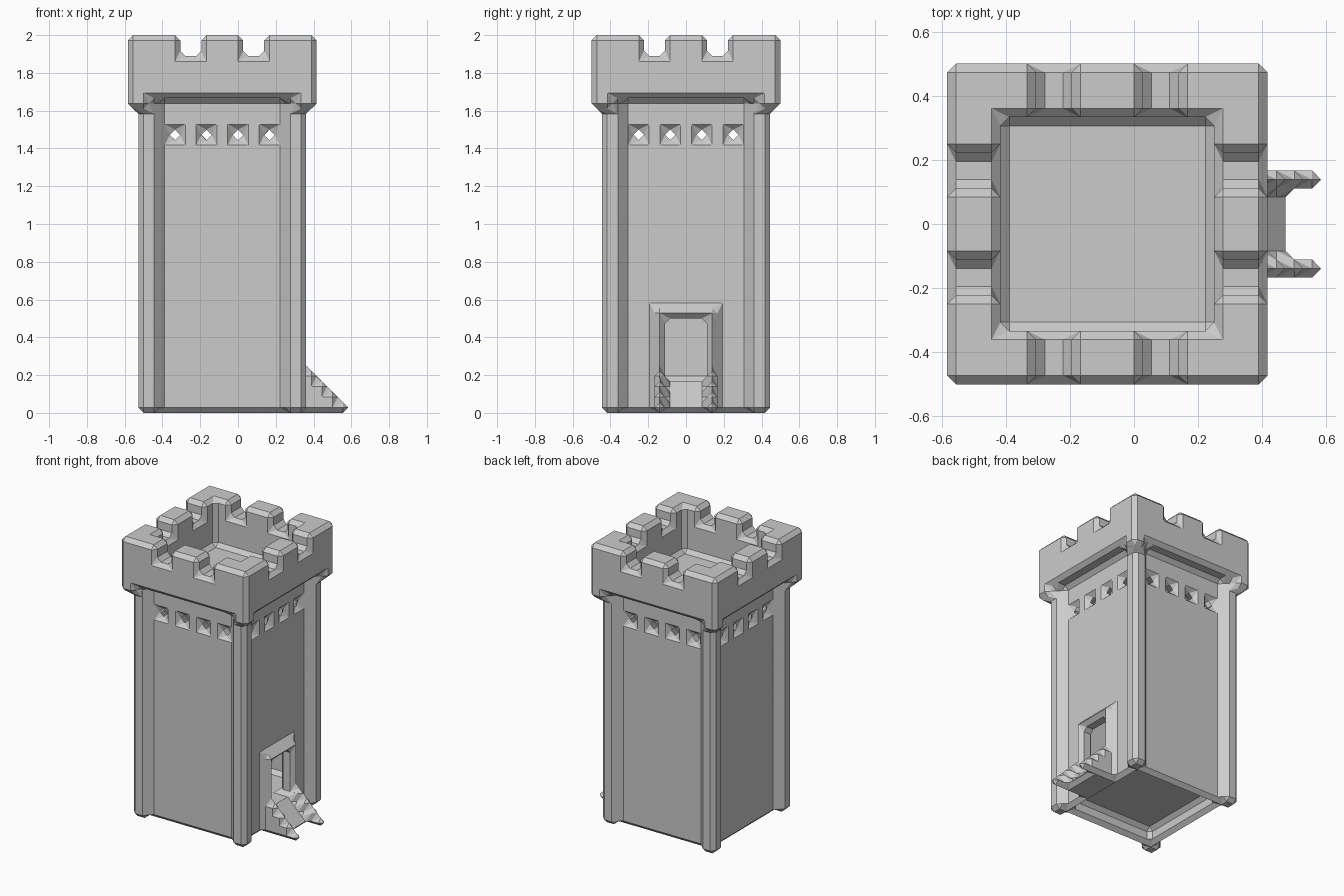
import bpy, bmesh
from mathutils import Matrix, Vector

if "Cube" in bpy.data.objects:
    bpy.data.objects.remove(bpy.data.objects["Cube"])

U = 1 / 18                     # block size of the tower grid
CENTRE_X = -1.5 * U            # tower sits left of centre, the ramp balances it
cells = set()


def box(x0, x1, y0, y1, z0, z1):
    return {(x, y, z) for x in range(x0, x1) for y in range(y0, y1) for z in range(z0, z1)}


def add(*b):
    cells.update(box(*b))


def carve(*b):
    cells.difference_update(box(*b))


# hollow shaft walls
add(-7, 7, -7, 7, 0, 30)
carve(-6, 6, -6, 6, 0, 30)

# corner posts and the brackets under the crown
for s in (0, 1):
    for t in (0, 1):
        px, py = (6, -8)[s], (6, -8)[t]
        add(px, px + 2, py, py + 2, 0, 30)
        bx, by = (7, -9)[s], (7, -9)[t]
        add(bx, bx + 2, by, by + 2, 29, 30)

# crown with an open top
add(-9, 9, -9, 9, 30, 36)
carve(-6, 6, -6, 6, 30, 36)

# battlement notches
for a in (-4, 2):
    carve(a, a + 2, -9, 9, 34, 36)
    carve(-9, 9, a, a + 2, 34, 36)

# small window holes on all four walls
for a in (-5, -2, 1, 4):
    carve(a, a + 1, -7, 7, 26, 27)
    carve(-7, 7, a, a + 1, 26, 27)

# roof deck and ground floor
add(-6, 6, -6, 6, 29, 30)
add(-6, 6, -6, 6, 2, 3)

# door frame and doorway
add(7, 8, -3, 3, 0, 10)
carve(6, 8, -2, 2, 3, 9)

# ramp and its two side rails, stepped so the bevels join into slopes
for i in range(4):
    for y in (-3, 2):
        add(8 + i, 9 + i, y, y + 1, 0, 4 - i)
for i in range(2):
    add(8 + i, 9 + i, -2, 2, 0, 2 - i)

# outer skin of the blocks
bm = bmesh.new()
verts = {}


def vert(p):
    if p not in verts:
        verts[p] = bm.verts.new(p)
    return verts[p]


for c in cells:
    for axis in range(3):
        for side in (0, 1):
            n = list(c)
            n[axis] += 1 if side else -1
            if tuple(n) in cells:
                continue
            a, b = (axis + 1) % 3, (axis + 2) % 3
            loop = []
            for da, db in ((0, 0), (1, 0), (1, 1), (0, 1)):
                p = list(c)
                p[axis] += side
                p[a] += da
                p[b] += db
                loop.append(vert(tuple(p)))
            bm.faces.new(loop if side else loop[::-1])
bm.normal_update()

# chamfer every corner by half a block
sharp = [e for e in bm.edges if len(e.link_faces) == 2 and e.calc_face_angle(0) > 0.5]
bmesh.ops.bevel(bm, geom=sharp, offset=0.495, offset_type='OFFSET', segments=1,
                profile=0.5, affect='EDGES', clamp_overlap=False)
bmesh.ops.remove_doubles(bm, verts=bm.verts[:], dist=0.018)
bmesh.ops.transform(bm, verts=bm.verts[:],
                    matrix=Matrix.Translation(Vector((CENTRE_X, 0, 0))) @ Matrix.Scale(U, 4))
bmesh.ops.recalc_face_normals(bm, faces=bm.faces[:])

mesh = bpy.data.meshes.new("castle_tower")
bm.to_mesh(mesh)
bm.free()
stone = bpy.data.materials.new("grey_stone")
stone.diffuse_color = (0.6, 0.6, 0.6, 1)
stone.use_nodes = True
stone.node_tree.nodes["Principled BSDF"].inputs["Base Color"].default_value = stone.diffuse_color
mesh.materials.append(stone)
tower = bpy.data.objects.new("castle_tower", mesh)
bpy.context.collection.objects.link(tower)
